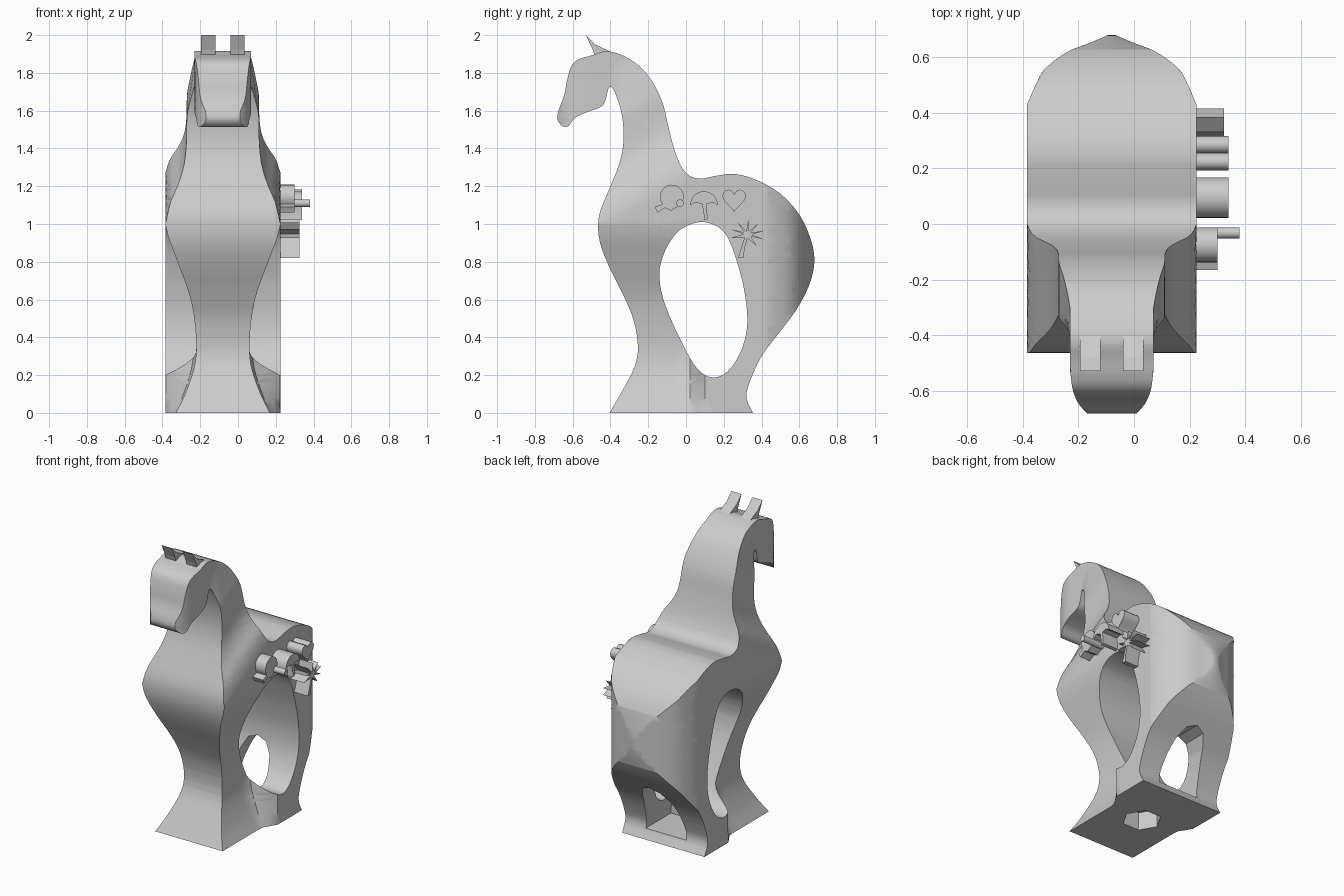
import bpy, bmesh, math
from mathutils import Vector

if "Cube" in bpy.data.objects:
    bpy.data.objects.remove(bpy.data.objects["Cube"])

CX = -0.08  # centre line of the body
grey = bpy.data.materials.new("plain_grey")
grey.diffuse_color = (0.6, 0.6, 0.6, 1)
grey.use_nodes = True
grey.node_tree.nodes["Principled BSDF"].inputs["Base Color"].default_value = grey.diffuse_color


def finish(name, bm):
    bmesh.ops.recalc_face_normals(bm, faces=bm.faces)
    me = bpy.data.meshes.new(name)
    bm.to_mesh(me)
    bm.free()
    me.materials.append(grey)
    ob = bpy.data.objects.new(name, me)
    bpy.context.collection.objects.link(ob)
    return ob


def smooth(ob, angle=35):
    bpy.ops.object.select_all(action='DESELECT')
    ob.select_set(True)
    bpy.context.view_layer.objects.active = ob
    bpy.ops.object.shade_smooth_by_angle(angle=math.radians(angle))


def prism(name, pts, start, push):
    """Extrude a closed outline; start maps 2D points into space."""
    bm = bmesh.new()
    f = bm.faces.new([bm.verts.new(start(a, b)) for a, b in pts])
    r = bmesh.ops.extrude_face_region(bm, geom=[f])
    bmesh.ops.translate(bm, vec=push, verts=[v for v in r['geom'] if isinstance(v, bmesh.types.BMVert)])
    return finish(name, bm)


def spline(pts, closed=True, n=3):
    """Smooth curve through the points."""
    out, m = [], len(pts)
    for i in range(m if closed else m - 1):
        ix = [(i + k) % m if closed else min(max(i + k, 0), m - 1) for k in (-1, 0, 1, 2)]
        p0, p1, p2, p3 = [Vector(pts[k]) for k in ix]
        for s in range(n):
            t = s / n
            out.append(0.5 * (2 * p1 + (p2 - p0) * t + (2 * p0 - 5 * p1 + 4 * p2 - p3) * t * t
                              + (3 * p1 - p0 - 3 * p2 + p3) * t ** 3))
    return out if closed else out + [Vector(pts[-1])]


def table(points):
    """Smooth lookup through (position, half width) pairs."""
    c = spline(points, False, 8)

    def look(v):
        if v <= c[0][0]:
            return c[0][1]
        for a, b in zip(c, c[1:]):
            if v <= b[0]:
                return a[1] + (b[1] - a[1]) * (v - a[0]) / max(b[0] - a[0], 1e-6)
        return c[-1][1]
    return look


def step(a, b, v):
    t = min(max((v - a) / (b - a), 0), 1)
    return t * t * (3 - 2 * t)


# Side outline and belly opening, as (y, z)
OUTLINE = [(-.405, 0), (-.33, .13), (-.27, .25), (-.255, .36), (-.28, .5), (-.34, .64), (-.41, .78),
           (-.455, .9), (-.465, 1.0), (-.45, 1.08), (-.40, 1.2), (-.35, 1.33), (-.33, 1.45),
           (-.34, 1.58), (-.37, 1.68), (-.39, 1.72), (-.41, 1.72), (-.425, 1.66), (-.45, 1.62),
           (-.53, 1.59), (-.59, 1.56), (-.62, 1.52), (-.65, 1.515), (-.68, 1.55), (-.675, 1.6),
           (-.645, 1.68), (-.63, 1.76), (-.605, 1.84), (-.56, 1.875), (-.49, 1.895), (-.42, 1.915),
           (-.33, 1.89), (-.24, 1.83), (-.17, 1.74), (-.12, 1.63), (-.09, 1.5), (-.05, 1.36),
           (0, 1.27), (.07, 1.24), (.16, 1.255), (.26, 1.265), (.38, 1.23), (.5, 1.16), (.6, 1.05),
           (.66, .92), (.68, .8), (.65, .67), (.58, .54), (.49, .42), (.4, .3), (.34, .17),
           (.32, .08), (.355, 0)]
OPENING = [(.07, 1.01), (-.03, .97), (-.1, .88), (-.14, .76), (-.13, .64), (-.09, .52), (-.03, .39),
           (.04, .26), (.1, .2), (.17, .19), (.24, .24), (.3, .35), (.325, .48), (.31, .64),
           (.27, .8), (.22, .93), (.16, .99)]

# Half widths of each region
leg = table([(0, .25), (.1, .2), (.25, .15), (.4, .142), (.6, .17), (.8, .24), (.92, .285), (1.0, .305)])
neck = table([(1.24, .305), (1.34, .28), (1.42, .235), (1.5, .205), (1.6, .193), (1.74, .19),
              (1.85, .175), (2.03, .15)])
nose = table([(-.678, .09), (-.65, .118), (-.6, .14), (-.53, .15)])
rump = table([(.43, .305), (.5, .275), (.56, .24), (.62, .16), (.65, .085), (.68, .015)])


def half_width(y, z):
    w = .305
    if z < 1.0 and y < .13:
        w = leg(z) + (.305 - leg(z)) * step(.0, .11, y)
    if z > 1.0 and y < .2:
        w = min(w, neck(z + .6 * (-.05 - y)))
    if z > 1.48:
        w += (min(w, nose(y)) - w) * step(-.34, -.42, y)
    if y > .43:
        w = rump(y)
    return w


# Body: filled side outline, gridded, then thickened by the half widths
bm = bmesh.new()
for loop in (spline(OUTLINE, False), spline(OPENING)):
    vs = [bm.verts.new((0, p[0], max(p[1], 0))) for p in loop]
    for a, b in zip(vs, vs[1:] + vs[:1]):
        bm.edges.new((a, b))
bmesh.ops.triangle_fill(bm, use_beauty=True, edges=bm.edges[:], normal=(1, 0, 0))
cuts = [((0, 0, .04 * i), (0, 0, 1)) for i in range(1, 48)]
cuts += [((0, -.66 + .04 * i, 0), (0, 1, 0)) for i in range(28)]
cuts += [((0, y, 0), (0, 1, 0)) for y in (.43, .48, .52, .56, .59, .61, .63, .64, .65, .66, .67, .675)]
for co, no in cuts:
    bmesh.ops.bisect_plane(bm, geom=bm.verts[:] + bm.edges[:] + bm.faces[:], dist=1e-5,
                           plane_co=co, plane_no=no)
back = set(bm.verts)
bmesh.ops.extrude_face_region(bm, geom=bm.faces[:], use_keep_orig=True)
for v in bm.verts:
    w = half_width(v.co.y, v.co.z)
    v.co.x = CX + (-w if v in back else w)
body = finish("horse_body", bm)

# Rear archway and socket under the base
half_arch = [(.15, .06), (.145, .14), (.13, .24), (.105, .34), (.065, .41)]
arch_pts = half_arch + [(0, .435)] + [(-x, z) for x, z in reversed(half_arch)]
arch = prism("arch_cutter", arch_pts, lambda x, z: (CX + x, .06, z), (0, .8, 0))
hexagon = [(.12 * math.cos(math.radians(60 * i)), .12 * math.sin(math.radians(60 * i))) for i in range(6)]
socket = prism("socket_cutter", hexagon, lambda x, y: (CX + x, y - .02, -.1), (0, 0, .22))
bpy.context.view_layer.objects.active = body
for cutter in (arch, socket):
    cutter.hide_render = True
    m = body.modifiers.new("cut", 'BOOLEAN')
    m.operation, m.solver, m.object = 'DIFFERENCE', 'EXACT', cutter
    bpy.ops.object.modifier_apply(modifier=m.name)
    bpy.data.objects.remove(cutter)
smooth(body)

# Ears
EAR = [(-.53, 2.0), (-.48, 1.95), (-.40, 1.912), (-.41, 1.88), (-.48, 1.88), (-.495, 1.925)]
for name, x in (("left_ear", -.195), ("right_ear", -.04)):
    prism(name, EAR, lambda y, z, x=x: (x, y, z), (.075, 0, 0))


# Raised emblems on the right flank
def emblem(name, pts, x_end):
    smooth(prism(name, pts, lambda y, z: (.2, y, z), (x_end - .2, 0, 0)))


def arc(cy, cz, r, a0, a1, n):
    return [(cy + r * math.cos(math.radians(a0 + (a1 - a0) * i / n)),
             cz + r * math.sin(math.radians(a0 + (a1 - a0) * i / n))) for i in range(n + 1)]


emblem("paddle", arc(-.075, 1.145, .063, -50, 205, 20)
       + [(-.125, 1.105), (-.165, 1.09), (-.15, 1.06), (-.11, 1.085), (-.08, 1.07)], .30)
emblem("paddle_ball", arc(-.032, 1.11, .02, 0, 337.5, 15), .38)
emblem("umbrella", arc(.095, 1.1, .073, 0, 180, 16)
       + [(.05, 1.115), (.085, 1.105), (.098, 1.03), (.095, 1.02), (.115, 1.025), (.108, 1.105), (.14, 1.115)], .34)
heart = []
for i in range(28):
    t = 2 * math.pi * i / 28
    heart.append((.255 + .062 * math.sin(t) ** 3,
                  1.132 + .0042 * (13 * math.cos(t) - 5 * math.cos(2 * t) - 2 * math.cos(3 * t) - math.cos(4 * t))))
emblem("heart", heart, .34)
leaves = []
for i in range(8):
    for r, a in ((.095, 195 - 36 * i), (.022, 177 - 36 * i)):
        leaves.append((.325 + r * math.cos(math.radians(a)), .945 + .8 * r * math.sin(math.radians(a))))
emblem("palm_tree", leaves[:-1] + [(.325, .925), (.31, .87), (.305, .82), (.275, .82), (.295, .88), (.31, .93)], .325)
